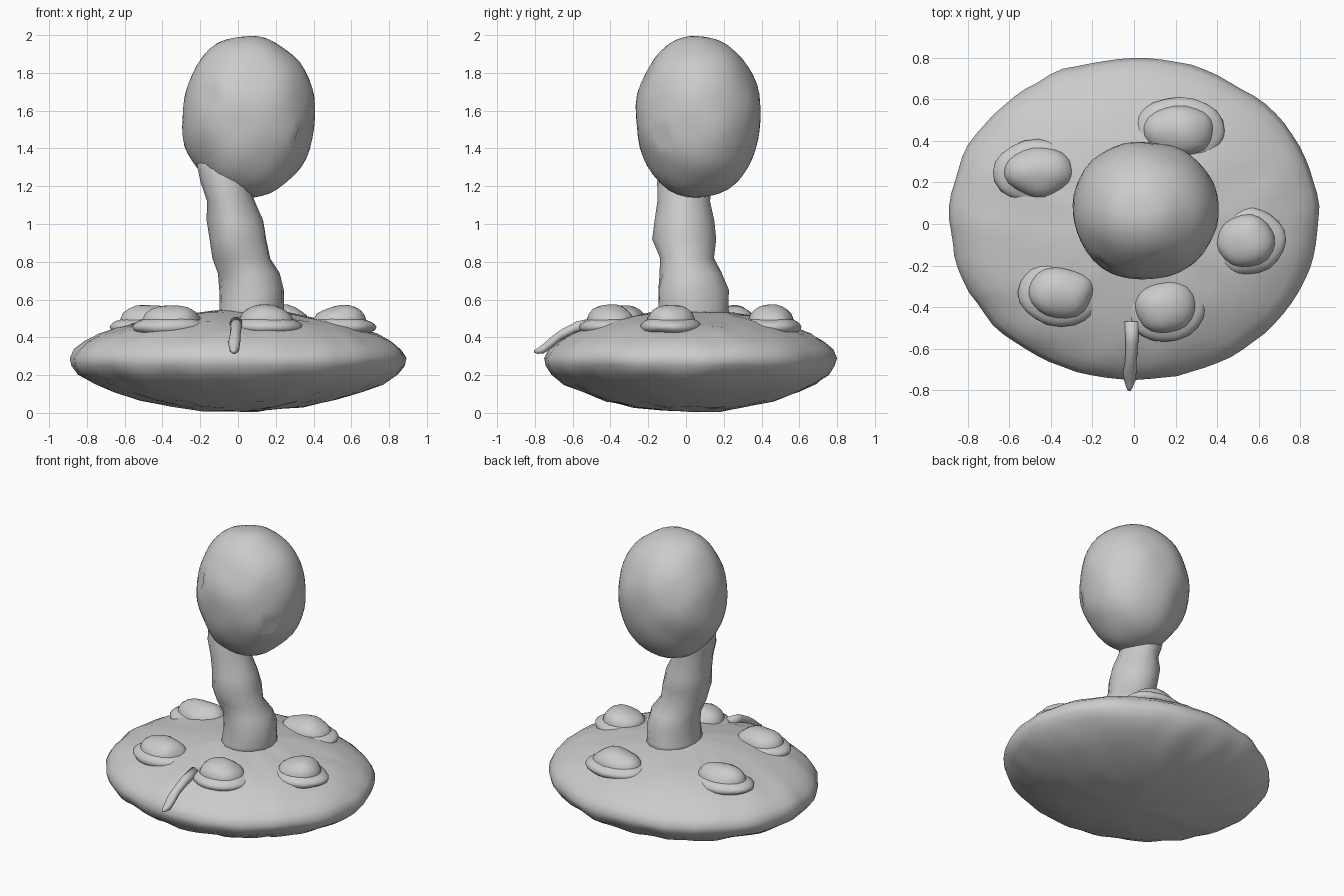
import bpy, bmesh, math
from mathutils import Vector, noise

cube = bpy.data.objects.get("Cube")
if cube:
    bpy.data.objects.remove(cube, do_unlink=True)

clay = bpy.data.materials.new("plain grey clay")
clay.use_nodes = True
grey = (0.6, 0.6, 0.6, 1)
clay.diffuse_color = grey
clay.node_tree.nodes["Principled BSDF"].inputs["Base Color"].default_value = grey


def finish(bm, name):
    """Turn a bmesh into a smooth clay object."""
    bmesh.ops.recalc_face_normals(bm, faces=bm.faces)
    mesh = bpy.data.meshes.new(name)
    bm.to_mesh(mesh)
    bm.free()
    mesh.materials.append(clay)
    mesh.shade_smooth()
    obj = bpy.data.objects.new(name, mesh)
    bpy.context.collection.objects.link(obj)
    return obj


def roughen(bm, amount, scale):
    """Give the surface a hand-modelled unevenness."""
    bm.normal_update()
    shifts = [v.normal * amount * noise.noise(v.co * scale) for v in bm.verts]
    for v, s in zip(bm.verts, shifts):
        v.co += s


def loft(name, rings, sides, amount=0, scale=1):
    """Skin elliptical rings of (centre, x axis, y axis) and cap both ends."""
    bm = bmesh.new()
    loops = []
    for centre, ax, ay in rings:
        loops.append([bm.verts.new(centre + ax * math.cos(a) + ay * math.sin(a))
                      for a in (math.tau * i / sides for i in range(sides))])
    for low, high in zip(loops, loops[1:]):
        for i in range(sides):
            j = (i + 1) % sides
            bm.faces.new((low[i], low[j], high[j], high[i]))
    bm.faces.new(loops[0])
    bm.faces.new(loops[-1])
    bmesh.ops.recalc_face_normals(bm, faces=bm.faces)
    roughen(bm, amount, scale)
    return finish(bm, name)


def blob(name, centre, radii, detail, amount, scale, dents=()):
    """Uneven ellipsoid, with optional pinprick dents."""
    bm = bmesh.new()
    bmesh.ops.create_icosphere(bm, subdivisions=detail, radius=1)
    centre = Vector(centre)
    for v in bm.verts:
        v.co = Vector(c * r for c, r in zip(v.co, radii)) + centre
    roughen(bm, amount, scale)
    for dent in dents:
        nearest = min(bm.verts, key=lambda v: (v.co - Vector(dent)).length)
        nearest.co += (centre - nearest.co) * 0.08
    return finish(bm, name)


# Wide cushion-shaped base: (share of full radius, height)
profile = [(0.02, 0.008), (0.2, 0.012), (0.4, 0.035), (0.58, 0.068), (0.74, 0.11),
           (0.86, 0.155), (0.95, 0.205), (0.99, 0.25), (1.0, 0.29), (0.97, 0.335),
           (0.91, 0.375), (0.83, 0.415), (0.73, 0.45), (0.61, 0.48), (0.46, 0.507),
           (0.3, 0.53), (0.15, 0.54), (0.02, 0.545)]
loft("base", [(Vector((0, 0.025, z)), Vector((0.89 * r, 0, 0)), Vector((0, 0.775 * r, 0)))
              for r, z in profile], 80, 0.014, 7)

# Low mounds around the stalk
mounds = [(-0.46, 0.25, 0.17, 0.12), (-0.35, -0.33, 0.16, 0.125), (0.15, -0.40, 0.15, 0.13),
          (0.54, -0.08, 0.15, 0.125), (0.22, 0.45, 0.17, 0.125)]
for n, (x, y, rx, ry) in enumerate(mounds, 1):
    blob(f"mound_{n}", (x, y, 0.475), (rx, ry, 0.097), 3, 0.015, 8)
    # soft skirt that blends the mound into the base
    blob(f"mound_skirt_{n}", (x, y, 0.455), (rx * 1.3, ry * 1.3, 0.06), 3, 0.01, 8)

# Leaning stalk: (z, x min, x max, y min, y max)
sections = [(0.5, -0.11, 0.24, -0.16, 0.24), (0.55, -0.10, 0.235, -0.155, 0.225),
            (0.65, -0.10, 0.24, -0.15, 0.22), (0.74, -0.10, 0.22, -0.135, 0.185),
            (0.82, -0.13, 0.18, -0.14, 0.145), (0.92, -0.16, 0.155, -0.17, 0.16),
            (1.02, -0.165, 0.13, -0.165, 0.15), (1.12, -0.17, 0.09, -0.15, 0.13),
            (1.22, -0.205, 0.06, -0.14, 0.13), (1.32, -0.215, 0.05, -0.13, 0.13),
            (1.4, -0.18, 0.03, -0.1, 0.1)]
loft("stalk", [(Vector(((a + b) / 2, (c + d) / 2, z)),
                Vector(((b - a) / 2, 0, 0)), Vector((0, (d - c) / 2, 0)))
               for z, a, b, c, d in sections], 16, 0.02, 7)

# Egg-shaped head with two pinprick dents
blob("head", (0.055, 0.065, 1.567), (0.355, 0.335, 0.433), 4, 0.016, 5,
     [(-0.15, -0.2, 1.69), (0.35, -0.12, 1.46)])

# Thin drip running over the front rim to a small point
drip = [(-0.01, -0.47, 0.475, 0.035), (-0.01, -0.58, 0.455, 0.03), (-0.015, -0.66, 0.415, 0.028),
        (-0.02, -0.71, 0.375, 0.032), (-0.02, -0.755, 0.34, 0.027), (-0.022, -0.785, 0.328, 0.016),
        (-0.022, -0.805, 0.325, 0.006)]
loft("drip", [(Vector((x, y, z)), Vector((r, 0, 0)), Vector((0, 0, r)))
              for x, y, z, r in drip], 10)
